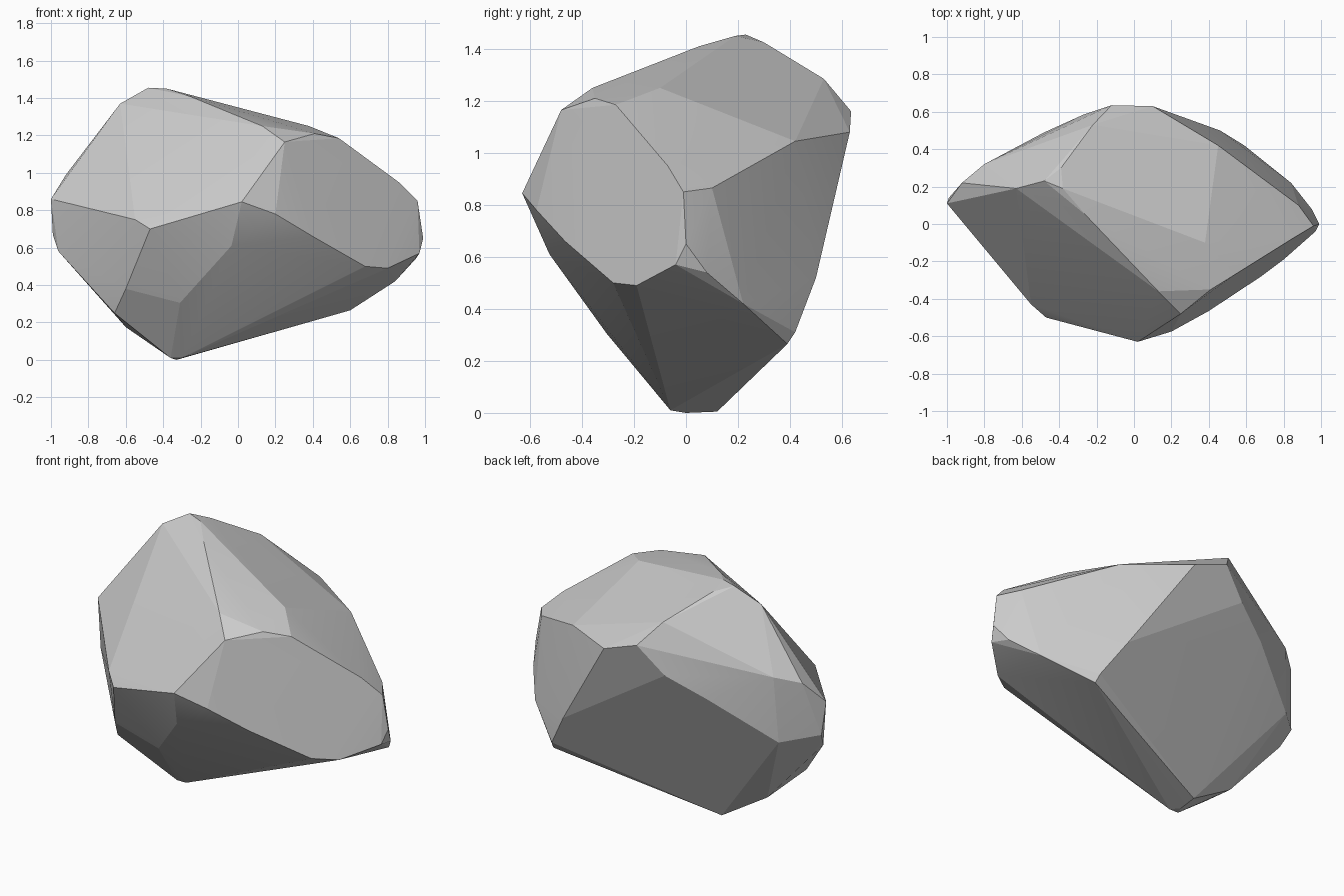
import bpy, bmesh, math

# Corner points of the chiselled boulder, grouped by region
crown = [(-.48, .23, 1.455), (-.38, .19, 1.45), (-.63, .19, 1.37), (-.26, .05, 1.41),
         (.13, -.36, 1.25), (.25, -.48, 1.165), (.41, -.35, 1.21), (.54, -.27, 1.185),
         (.38, -.1, 1.25), (-.39, .3, 1.425), (-.22, .53, 1.285)]
right = [(.96, -.01, .85), (.86, -.07, .95), (.88, .1, .865), (.99, 0, .65), (.97, -.04, .57),
         (.95, .08, .54), (.84, .22, .42), (.45, .42, 1.045)]
back = [(.1, .63, 1.08), (-.12, .635, 1.16), (-.27, .585, 1.0), (-.48, .49, .88),
        (-.82, .3, .64), (.46, .5, .52), (.59, .42, .31), (.6, .39, .265)]
left = [(-1, .11, .86), (-.99, .14, .67), (-.92, .22, .99), (-.8, .32, 1.03),
        (-.96, .08, .58), (-.6, .09, .175), (-.66, -.19, .25), (-.6, -.3, .38)]
front = [(.02, -.63, .845), (-.47, -.5, .70), (-.55, -.43, .75), (.2, -.575, .78),
         (.4, -.465, .66), (.68, -.28, .5), (.8, -.19, .49), (-.035, -.525, .61),
         (-.31, -.305, .305)]
base = [(-.36, -.06, .01), (-.3, -.06, .01), (-.32, .12, .005), (-.33, 0, 0)]

# Rock: wrap the corners in a hull and merge nearly flat facets
bm = bmesh.new()
for p in crown + right + back + left + front + base:
    bm.verts.new(p)
hull = bmesh.ops.convex_hull(bm, input=bm.verts[:])
loose = {g for g in hull["geom_interior"] + hull["geom_unused"] if isinstance(g, bmesh.types.BMVert)}
bmesh.ops.delete(bm, geom=list(loose), context='VERTS')
bmesh.ops.dissolve_limit(bm, angle_limit=math.radians(2), verts=bm.verts[:], edges=bm.edges[:])
bmesh.ops.recalc_face_normals(bm, faces=bm.faces[:])

mesh = bpy.data.meshes.new("rock")
bm.to_mesh(mesh)
bm.free()
rock = bpy.data.objects.new("rock", mesh)
bpy.context.collection.objects.link(rock)

# Soft blending across shallow facets, crisp main ridges
bpy.context.view_layer.objects.active = rock
rock.select_set(True)
bpy.ops.object.shade_smooth_by_angle(angle=math.radians(8))
